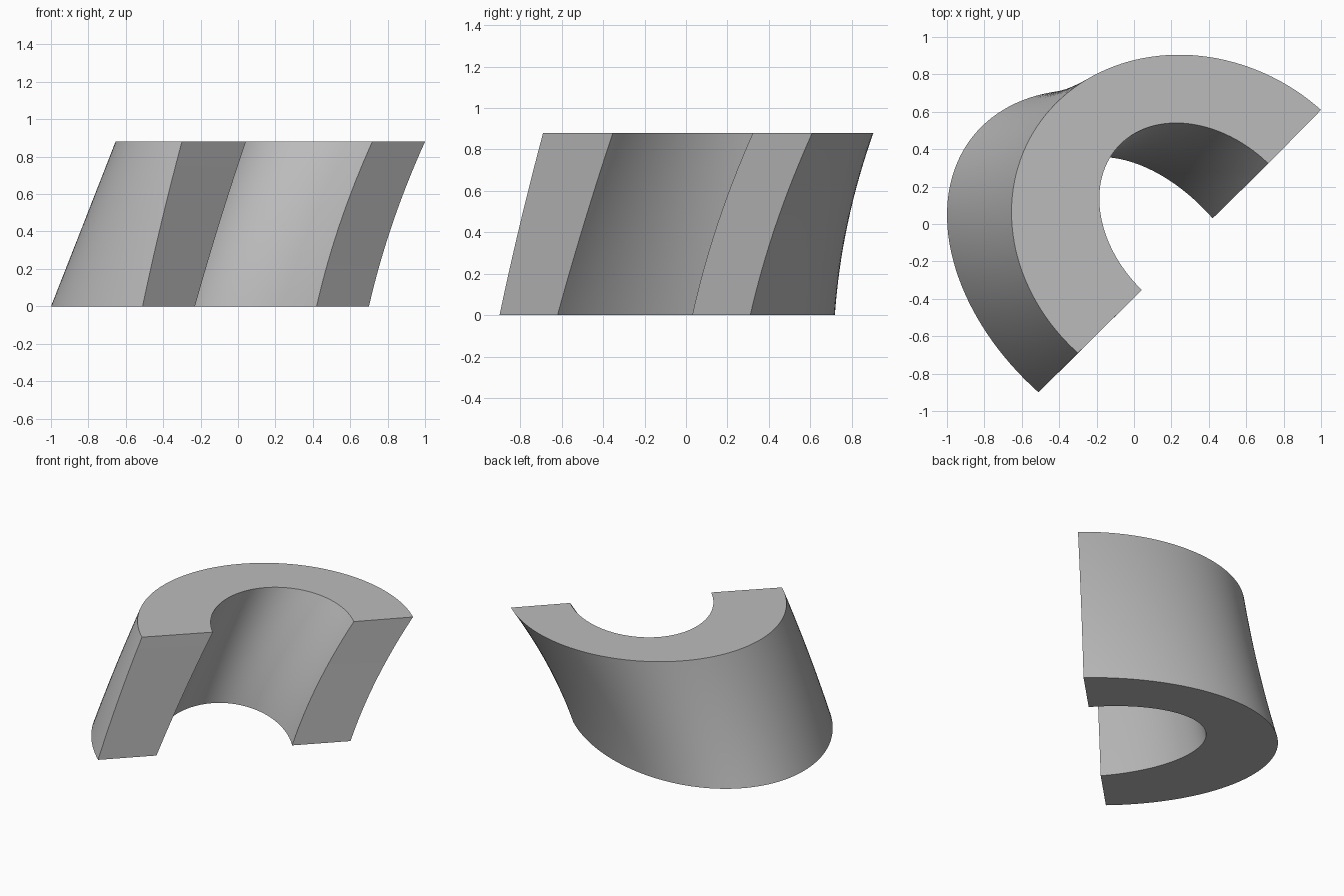
import bpy, bmesh, math
from mathutils import Vector

cube = bpy.data.objects.get("Cube")
if cube:
    bpy.data.objects.remove(cube, do_unlink=True)

HEIGHT, LAYERS, STEPS = 0.88, 16, 72
ALONG = Vector((1, 1, 0)).normalized()     # along the flat cut
OUT = Vector((-1, 1, 0)).normalized()      # away from the flat cut

# Half ellipse at each end: centre on the cut, half width, skew, depth
OUTER = ((0.095, -0.295, 0.856, -0.07, 1.22), (0.35, -0.04, 0.919, -0.057, 1.027))
INNER = ((0.095, -0.295, 0.46, 0.05, 0.75), (0.38, -0.015, 0.478, -0.009, 0.632))


def arc(ends, t):
    """Half ellipse at height fraction t, with a slight bow midway."""
    x, y, width, skew, depth = (a + (b - a) * t for a, b in zip(*ends))
    bow = 4 * t * (1 - t)
    centre = Vector((x, y, HEIGHT * t)) - ALONG * 0.022 * bow
    width -= 0.013 * bow
    depth -= 0.015 * bow
    points = []
    for i in range(STEPS + 1):
        a = math.pi * i / STEPS
        points.append(centre + ALONG * (width * math.cos(a) + skew * math.sin(a))
                      + OUT * depth * math.sin(a))
    return points


# Loft the half ring through all layers
bm = bmesh.new()
rings = []
for k in range(LAYERS + 1):
    t = k / LAYERS
    section = arc(OUTER, t) + arc(INNER, t)[::-1]
    rings.append([bm.verts.new(p) for p in section])
n = len(rings[0])
for low, high in zip(rings, rings[1:]):
    for i in range(n):
        j = (i + 1) % n
        bm.faces.new((low[i], low[j], high[j], high[i]))

# Flat bottom and top
for ring in (rings[0], rings[-1]):
    for i in range(STEPS):
        bm.faces.new((ring[i], ring[i + 1], ring[n - 2 - i], ring[n - 1 - i]))
bmesh.ops.recalc_face_normals(bm, faces=bm.faces)

mesh = bpy.data.meshes.new("half_sleeve")
bm.to_mesh(mesh)
bm.free()
sleeve = bpy.data.objects.new("half_sleeve", mesh)
bpy.context.collection.objects.link(sleeve)

# Plain grey
grey = bpy.data.materials.new("plain_grey")
grey.use_nodes = True
colour = (0.5, 0.5, 0.5, 1)
grey.diffuse_color = colour
grey.node_tree.nodes["Principled BSDF"].inputs["Base Color"].default_value = colour
mesh.materials.append(grey)

bpy.ops.object.select_all(action="DESELECT")
sleeve.select_set(True)
bpy.context.view_layer.objects.active = sleeve
bpy.ops.object.shade_smooth_by_angle(angle=math.radians(30))
